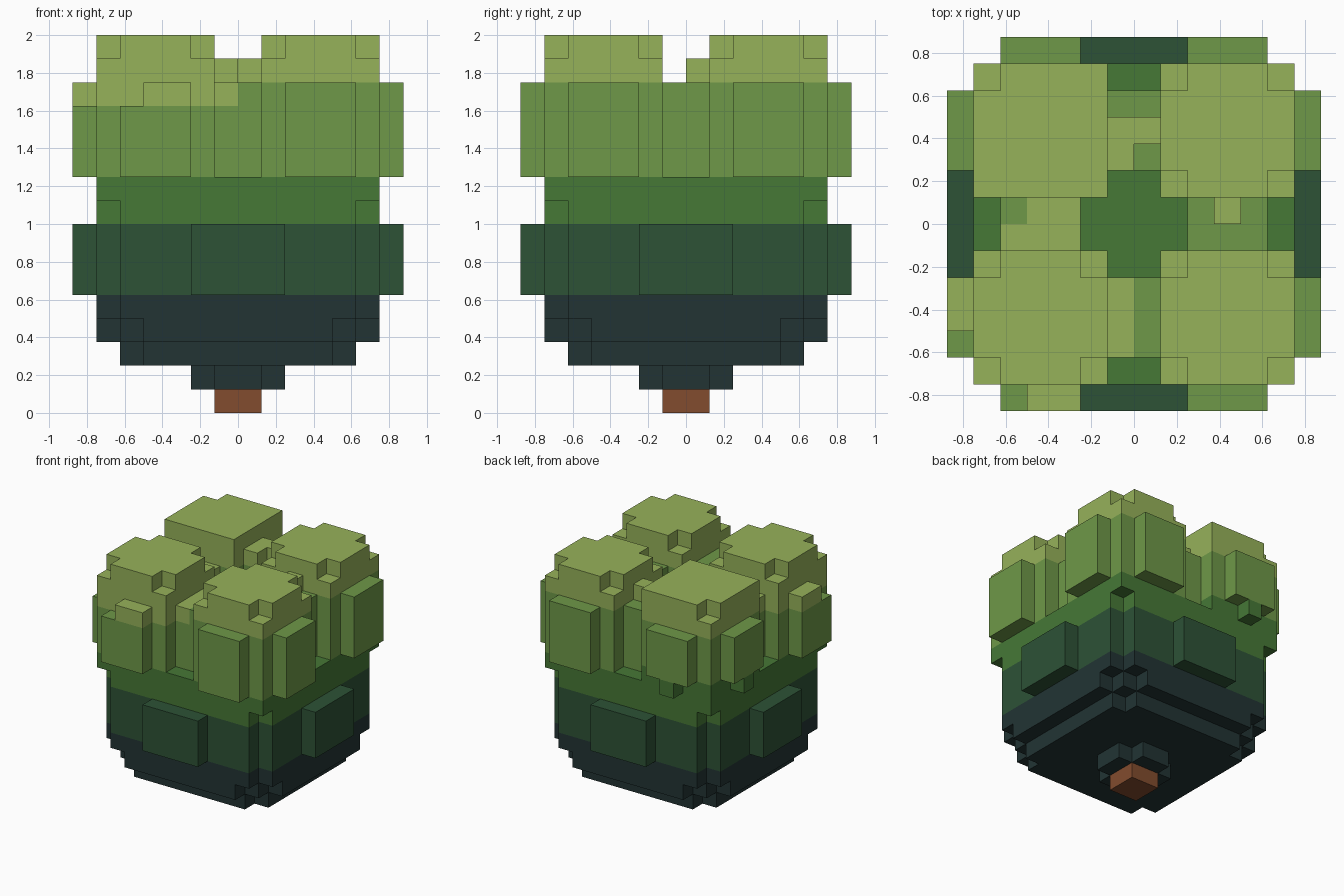
import bpy, bmesh, math
from mathutils import Vector

cube = bpy.data.objects.get("Cube")
if cube:
    bpy.data.objects.remove(cube, do_unlink=True)

U = 0.125  # one block


def material(name, rgb):
    lin = [((c / 255 + 0.055) / 1.055) ** 2.4 for c in rgb] + [1.0]
    m = bpy.data.materials.new(name)
    m.use_nodes = True
    m.diffuse_color = lin
    b = m.node_tree.nodes["Principled BSDF"]
    b.inputs["Base Color"].default_value = lin
    b.inputs["Roughness"].default_value = 0.9
    return m


MATS = [material("bark_brown", (130, 76, 46)),
        material("shadow_green", (34, 52, 52)),
        material("deep_green", (45, 82, 54)),
        material("mid_green", (70, 120, 54)),
        material("leaf_green", (110, 152, 72)),
        material("tip_green", (150, 178, 90))]
BARK, SHADOW, DEEP, MID, LEAF, TIP = range(6)

cells = {}  # block position -> (part name, colour)


def box(part, colour, x, y, z):
    for i in range(*x):
        for j in range(*y):
            for k in range(*z):
                cells[i, j, k] = (part, colour)


def carve(x, y, z):
    for i in range(*x):
        for j in range(*y):
            for k in range(*z):
                cells.pop((i, j, k), None)


def carve_corners(half, z, size=1):
    """Cut the four vertical corners of a square layer."""
    for x in ((-half, size - half), (half - size, half)):
        for y in ((-half, size - half), (half - size, half)):
            carve(x, y, z)


# Trunk and the stepped underside
box("trunk", BARK, (-1, 1), (-1, 1), (0, 1))
box("crown_base", SHADOW, (-2, 2), (-1, 1), (1, 2))
box("crown_base", SHADOW, (-1, 1), (-2, 2), (1, 2))
box("crown_base", SHADOW, (-5, 5), (-5, 5), (2, 3))
carve_corners(5, (2, 3))
box("crown_base", SHADOW, (-6, 6), (-6, 6), (3, 5))
carve_corners(6, (3, 4), 2)
for sx in (-5, 4):
    for sy in (-5, 4):
        box("crown_base", SHADOW, (sx, sx + 1), (sy, sy + 1), (3, 4))

# Middle bands of the crown with notched corners
box("lower_crown", DEEP, (-6, 6), (-6, 6), (5, 8))
box("middle_crown", MID, (-6, 6), (-6, 6), (8, 10))
carve_corners(6, (4, 9))

# Raised panels on the four sides
for a in ((-7, -6), (6, 7)):
    box("side_panels", DEEP, a, (-2, 2), (5, 8))
    box("side_panels", DEEP, (-2, 2), a, (5, 8))

# Four leaf clumps: x range, y range, foot of leaf green, foot of tip green
LEFT, RIGHT = (-6, -1), (1, 6)
clumps = {"front_right_clump": (LEFT, LEFT, 10, 13),
          "front_left_clump": (RIGHT, LEFT, 10, 14),
          "back_right_clump": (LEFT, RIGHT, 11, 14),
          "back_left_clump": (RIGHT, RIGHT, 10, 14)}
for name, (x, y, leaf, tip) in clumps.items():
    box(name, MID, x, y, (10, leaf))
    box(name, LEAF, x, y, (leaf, tip))
    box(name, TIP, x, y, (tip, 16))
    # Top corners are cut, except the inner ones of the back right clump
    for cx in (x[0], x[1] - 1):
        for cy in (y[0], y[1] - 1):
            if name != "back_right_clump" or (cx, cy) == (-6, 5):
                carve((cx, cx + 1), (cy, cy + 1), (15, 16))

# Leaf slabs on the outside of each clump
for name, (x, y, leaf, tip) in clumps.items():
    slab = name.replace("clump", "slabs")
    ox = (-7, -6) if x[0] < 0 else (6, 7)
    oy = (-7, -6) if y[0] < 0 else (6, 7)
    sx = (-5, -2) if x[0] < 0 else (2, 5)
    sy = (-5, -2) if y[0] < 0 else (2, 5)
    box(slab, LEAF, ox, sy, (leaf, tip))
    box(slab, LEAF, sx, oy, (leaf, tip))
    if tip == 13:    # raised tips on the front right slabs
        box(slab, TIP, ox, (-4, -2), (13, 14))
        box(slab, TIP, (-4, -2), oy, (13, 14))
    if leaf == 11:   # hanging tufts under the back right slabs
        box(slab, MID, ox, (3, 4), (10, 11))
        box(slab, MID, (-4, -3), oy, (10, 11))

# Bridges between neighbouring clumps, with lighter tufts
box("front_bridge", LEAF, (-1, 1), (-5, -2), (10, 14))
box("front_bridge", TIP, (-1, 0), (-5, -2), (13, 14))
box("back_bridge", LEAF, (-1, 1), (2, 5), (10, 14))
box("back_bridge", TIP, (-1, 1), (3, 4), (14, 15))
box("back_bridge", TIP, (-1, 0), (2, 3), (14, 15))
box("left_bridge", LEAF, (2, 5), (-1, 1), (10, 14))
box("left_bridge", TIP, (3, 4), (0, 1), (14, 15))
box("right_bridge", LEAF, (-5, -2), (-1, 1), (10, 14))
box("right_bridge", TIP, (-5, -2), (-1, 0), (13, 14))
box("right_bridge", TIP, (-4, -2), (0, 1), (13, 14))

# Turn each part into a mesh made of its exposed block faces
AXES = [Vector(v) for v in ((1, 0, 0), (0, 1, 0), (0, 0, 1))]
for part in dict.fromkeys(p for p, c in cells.values()):
    mesh = bpy.data.meshes.new(part)
    used = sorted({c for p, c in cells.values() if p == part})
    for c in used:
        mesh.materials.append(MATS[c])
    bm = bmesh.new()
    for pos, (owner, colour) in cells.items():
        if owner != part:
            continue
        centre = Vector(pos) + Vector((0.5, 0.5, 0.5))
        for a in range(3):
            u, v = AXES[(a + 1) % 3] / 2, AXES[(a + 2) % 3] / 2
            for s in (1, -1):
                n = AXES[a] * s
                if tuple(int(q) for q in Vector(pos) + n) in cells:
                    continue
                mid = centre + n / 2
                ring = [mid - u - v, mid + u - v, mid + u + v, mid - u + v][::s]
                f = bm.faces.new([bm.verts.new(q * U) for q in ring])
                f.material_index = used.index(colour)
    bmesh.ops.remove_doubles(bm, verts=bm.verts, dist=0.001)
    bmesh.ops.dissolve_limit(bm, angle_limit=math.radians(1), verts=bm.verts,
                             edges=bm.edges, delimit={'MATERIAL'})
    bm.to_mesh(mesh)
    bm.free()
    bpy.context.collection.objects.link(bpy.data.objects.new(part, mesh))
